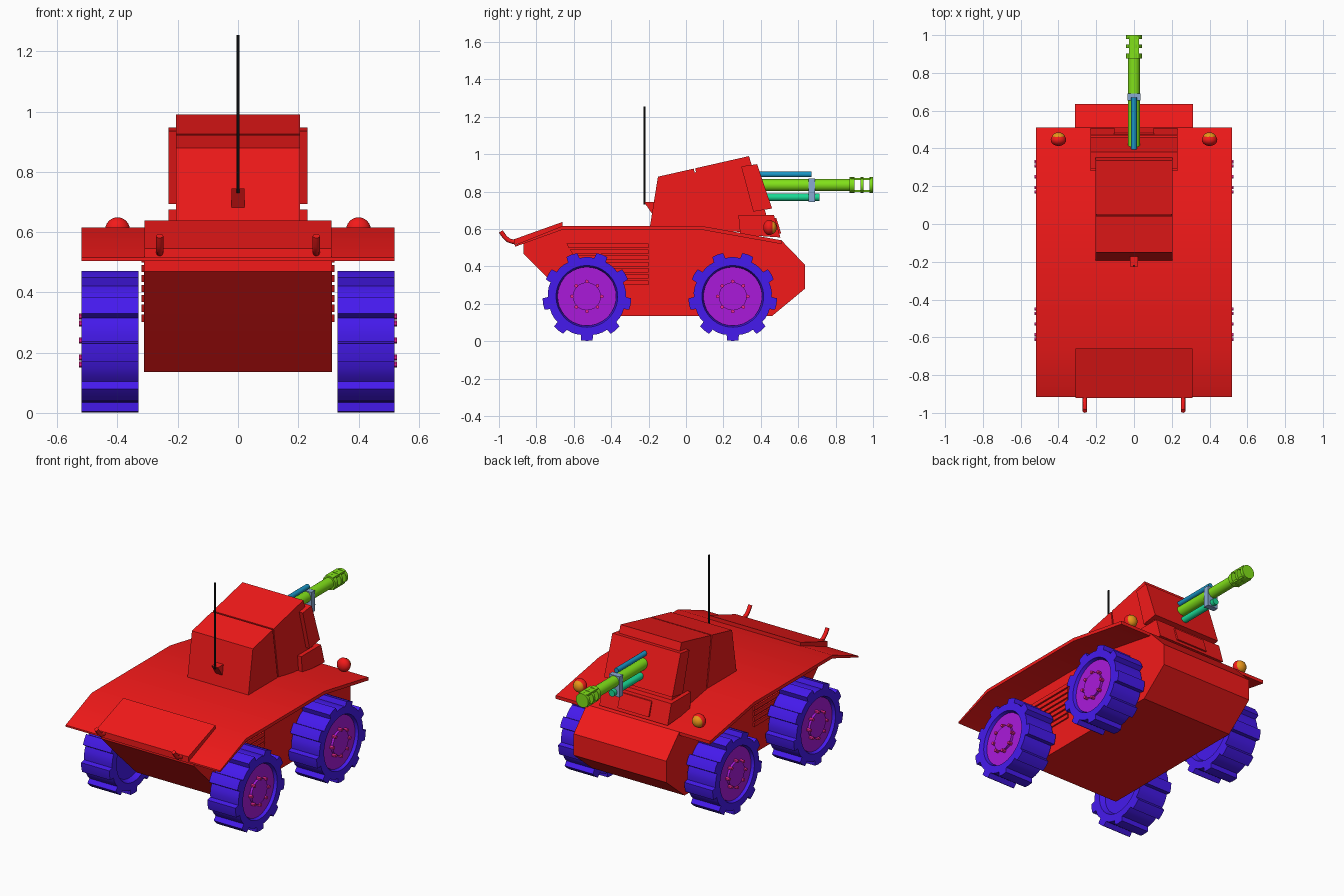
import bpy, bmesh
from math import cos, sin, pi, radians
from mathutils import Matrix, Vector

if "Cube" in bpy.data.objects:
    bpy.data.objects.remove(bpy.data.objects["Cube"])


def mat(name, rgb):
    m = bpy.data.materials.new(name)
    m.diffuse_color = (*rgb, 1)
    m.use_nodes = True
    m.node_tree.nodes["Principled BSDF"].inputs["Base Color"].default_value = m.diffuse_color
    return m


RED = mat("red", (0.9, 0.01, 0.01))
BLUE = mat("tyre_blue", (0.06, 0.01, 0.85))
PURPLE = mat("hub_purple", (0.4, 0.01, 0.7))
PINK = mat("bolt_pink", (0.9, 0.02, 0.3))
GREEN = mat("barrel_green", (0.22, 0.75, 0.01))
CYAN = mat("rod_cyan", (0.01, 0.3, 0.55))
TEAL = mat("rod_teal", (0.01, 0.7, 0.3))
STEEL = mat("clamp_steel", (0.25, 0.4, 0.65))
ORANGE = mat("lens_orange", (0.8, 0.3, 0.01))
BLACK = mat("black", (0.01, 0.01, 0.01))


def finish(name, bm, material):
    bmesh.ops.recalc_face_normals(bm, faces=bm.faces)
    me = bpy.data.meshes.new(name)
    bm.to_mesh(me)
    bm.free()
    me.materials.append(material)
    ob = bpy.data.objects.new(name, me)
    bpy.context.collection.objects.link(ob)
    return ob


def skin(name, rows, material):
    """Join rows of equally many points with quads and cap both ends."""
    bm = bmesh.new()
    rings = [[bm.verts.new(p) for p in r] for r in rows]
    for a, b in zip(rings, rings[1:]):
        for i in range(len(a)):
            j = (i + 1) % len(a)
            bm.faces.new((a[i], a[j], b[j], b[i]))
    bm.faces.new(rings[0])
    bm.faces.new(rings[-1])
    return finish(name, bm, material)


def prism(name, profile, x0, x1, material=RED):
    return skin(name, [[(x, y, z) for y, z in profile] for x in (x0, x1)], material)


def box(name, x, y, z, material=RED):
    return prism(name, [(y[0], z[0]), (y[1], z[0]), (y[1], z[1]), (y[0], z[1])], *x, material)


def cyl(name, a, b, r, material, seg=24):
    a, b = Vector(a), Vector(b)
    bm = bmesh.new()
    rot = (b - a).to_track_quat('Z', 'Y').to_matrix().to_4x4()
    bmesh.ops.create_cone(bm, cap_ends=True, segments=seg, radius1=r, radius2=r,
                          depth=(b - a).length,
                          matrix=Matrix.Translation((a + b) / 2) @ rot)
    return finish(name, bm, material)


# Hull and overhanging deck plate
prism("hull", [(-.87, .525), (-.87, .47), (-.69, .29), (-.53, .135), (.46, .135), (.635, .28),
               (.635, .41), (.51, .54), (.09, .605), (-.665, .605)], -.312, .312)
prism("deck_plate", [(-.915, .515), (-.665, .615), (.09, .615), (.51, .54),
                     (.51, .52), (.09, .595), (-.665, .595), (-.915, .505)], -.52, .52)
prism("engine_cover", [(-.66, .638), (-.66, .605), (-.92, .515), (-.92, .545)], -.31, .31)

# Turret: two halves with a narrow seam, and the stepped gun shield
prism("turret_rear", [(-.195, .6), (-.15, .88), (.042, .923), (.091, .6)], -.205, .205)
prism("turret_core", [(-.1, .6), (-.1, .87), (.3, .96), (.4, .6)], -.198, .198)
prism("turret_front", [(.099, .6), (.05, .925), (.337, .99), (.46, .57)], -.205, .205)
prism("gun_shield", [(.295, .935), (.38, .947), (.46, .71), (.36, .693)], -.23, .23)
prism("lower_shield", [(.28, .675), (.47, .675), (.505, .555), (.29, .57)], -.23, .23)
prism("vision_hatch", [(.46, .66), (.482, .66), (.51, .575), (.48, .575)], -.105, .105)

# Antenna
prism("antenna_mount", [(-.225, .745), (-.16, .745), (-.16, .68), (-.18, .68)], -.022, .022)
cyl("antenna", (0, -.222, .73), (0, -.222, 1.255), .005, BLACK, 8)

# Gun with slotted muzzle brake
Z = .835
cyl("gun_barrel", (0, .36, Z), (0, .88, Z), .032, GREEN)
for i, (y0, y1) in enumerate([(.875, .902), (.932, .95), (.98, 1.0)]):
    cyl(f"muzzle_ring_{i}", (0, y0, Z), (0, y1, Z), .042, GREEN)
for s in (-1, 1):
    box("muzzle_bar", (-.027, .027), (.88, .99), sorted((Z + s * .026, Z + s * .038)), GREEN)
cyl("upper_rod", (0, .36, .892), (0, .67, .892), .015, CYAN, 16)
cyl("lower_rod", (0, .4, .77), (0, .715, .77), .02, TEAL, 16)
box("gun_clamp", (-.035, .035), (.655, .69), (.745, .87), STEEL)


# Toothed tyre outline: nine lugs, first one on the ground
def tread():
    pts = []
    for k in range(9):
        a = -pi / 2 + k * 2 * pi / 9
        for d, r in [(-9, .208), (-7.5, .237), (0, .238), (7.5, .237), (9, .208),
                     (16, .21), (24, .21)]:
            pts.append((a + radians(d), r))
    return pts


def ring(pts, x, cy, r=None):
    return [(x, cy + (r or q) * cos(a), .24 + (r or q) * sin(a)) for a, q in pts]


for s, side in ((1, "right"), (-1, "left")):
    # Wheels
    for cy, end in ((-.53, "rear"), (.25, "front")):
        n = f"{side}_{end}"
        t = tread()
        skin(n + "_tyre", [ring(t, s * .36, cy, .15), ring(t, s * .33, cy, .165),
                           ring(t, s * .33, cy), ring(t, s * .52, cy),
                           ring(t, s * .52, cy, .165), ring(t, s * .485, cy, .155)], BLUE)
        cyl(n + "_rim", (s * .4, cy, .24), (s * .503, cy, .24), .157, PURPLE, 36)
        cyl(n + "_hub", (s * .49, cy, .24), (s * .517, cy, .24), .075, PURPLE)
        for k in range(8):
            y, z = cy + .08 * cos(k * pi / 4), .24 + .08 * sin(k * pi / 4)
            cyl(n + "_bolt", (s * .49, y, z), (s * .527, y, z), .01, PINK, 6)
    # Side louvres
    for k in range(7):
        z = .302 + k * .033
        y = -.655 + (.525 - z) * .6
        prism(f"{side}_louvre_{k}", [(y + .013, z), (-.2, z), (-.2, z + .024), (y, z + .024)],
              s * .3, s * .321)
    # Headlights: round red shell with a lens facing the gun end
    for part, y, r, d, m in (("shell", .445, .041, .032, RED), ("lens", .458, .035, .027, ORANGE)):
        bm = bmesh.new()
        bmesh.ops.create_uvsphere(bm, u_segments=20, v_segments=12, radius=1,
                                  matrix=Matrix.Translation((s * .4, y, .608))
                                  @ Matrix.Diagonal((r, d, r, 1)))
        finish(f"{side}_headlight_{part}", bm, m)
    # Tow hooks
    cu = bpy.data.curves.new(f"{side}_tow_hook", 'CURVE')
    cu.dimensions = '3D'
    cu.bevel_depth = .012
    cu.bevel_resolution = 2
    cu.use_fill_caps = True
    sp = cu.splines.new('POLY')
    path = [(-.88, .54), (-.925, .532), (-.95, .54), (-.97, .558), (-.99, .587)]
    sp.points.add(len(path) - 1)
    for p, (y, z) in zip(sp.points, path):
        p.co = (s * .26, y, z, 1)
    cu.materials.append(RED)
    bpy.context.collection.objects.link(bpy.data.objects.new(cu.name, cu))

# Smooth round parts, keep edges sharp
for ob in bpy.context.scene.objects:
    ob.select_set(ob.type == 'MESH')
    if ob.type == 'MESH':
        bpy.context.view_layer.objects.active = ob
bpy.ops.object.shade_smooth_by_angle(angle=radians(25))
